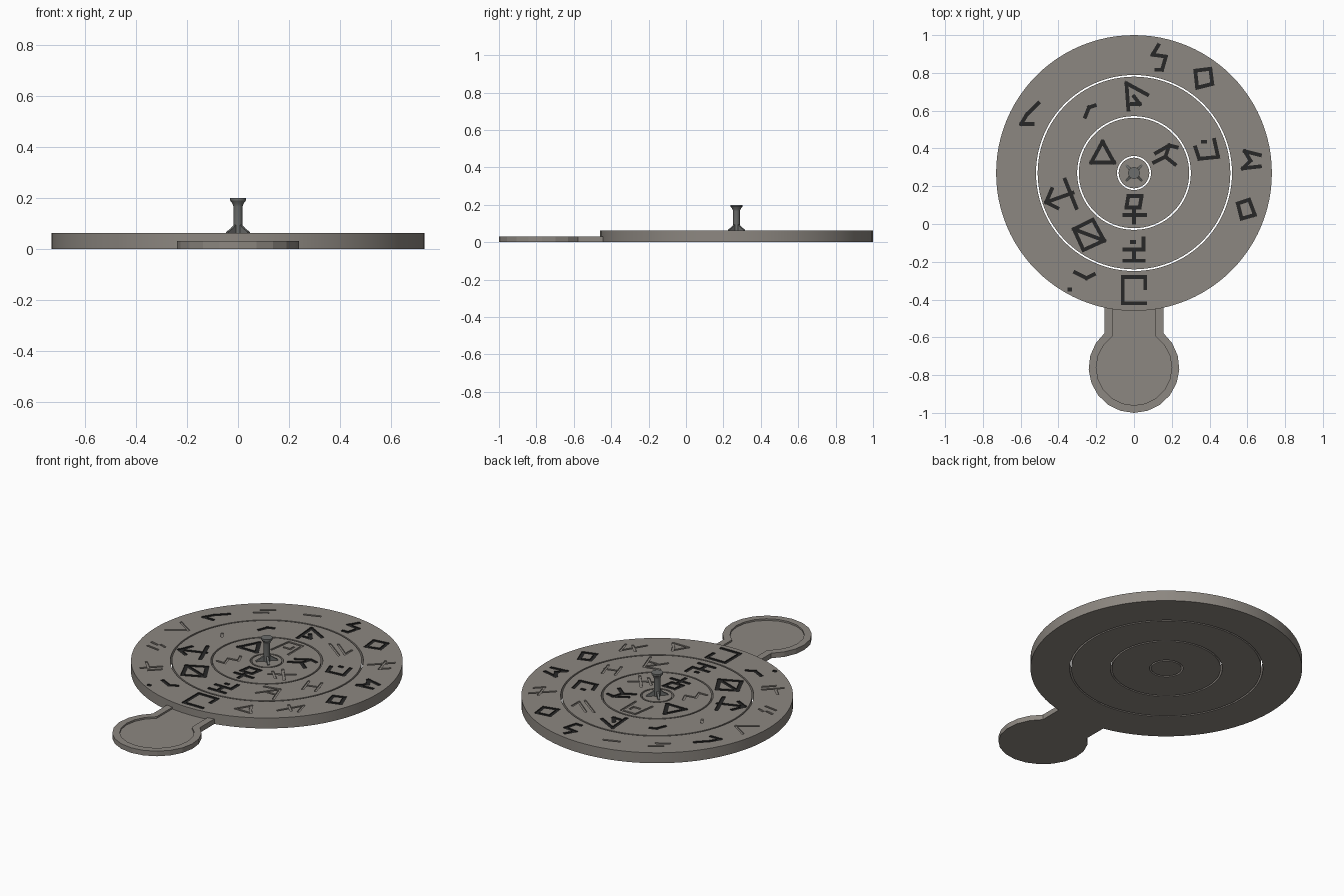
import bpy, bmesh, math
from mathutils import Matrix, Vector

if "Cube" in bpy.data.objects:
    bpy.data.objects.remove(bpy.data.objects["Cube"])

CY = 0.27          # centre of the dial
TOP = 0.062        # top of the dial
DEPTH = 0.006      # depth of the carved marks


def colour(name, rgb):
    m = bpy.data.materials.new(name)
    m.diffuse_color = (*rgb, 1)
    m.use_nodes = True
    m.node_tree.nodes["Principled BSDF"].inputs["Base Color"].default_value = m.diffuse_color
    return m


stone = colour("warm_grey_stone", (0.265, 0.243, 0.218))
metal = colour("dark_grey_metal", (0.15, 0.155, 0.15))
dark = colour("near_black_inlay", (0.02, 0.02, 0.02))


def activate(ob):
    bpy.ops.object.select_all(action='DESELECT')
    ob.select_set(True)
    bpy.context.view_layer.objects.active = ob


def make(name, bm, smooth=True, mat=stone):
    bmesh.ops.recalc_face_normals(bm, faces=bm.faces)
    me = bpy.data.meshes.new(name)
    bm.to_mesh(me)
    bm.free()
    ob = bpy.data.objects.new(name, me)
    bpy.context.collection.objects.link(ob)
    me.materials.append(mat)
    activate(ob)
    if smooth:
        bpy.ops.object.shade_smooth_by_angle(angle=math.radians(30))
    return ob


def lathe(name, profile, segs, closed=False, mat=stone):
    """Revolve an (r, z) profile round the dial axis."""
    bm = bmesh.new()
    loops = []
    for r, z in profile:
        if r == 0:
            loops.append([bm.verts.new((0, CY, z))] * segs)
            continue
        loops.append([bm.verts.new((r * math.cos(a), CY + r * math.sin(a), z))
                      for a in (math.tau * i / segs for i in range(segs))])
    pairs = list(zip(loops, loops[1:]))
    if closed:
        pairs.append((loops[-1], loops[0]))
    for a, b in pairs:
        for i in range(segs):
            j = (i + 1) % segs
            bm.faces.new(list(dict.fromkeys((a[i], a[j], b[j], b[i]))))
    return make(name, bm, True, mat)


def stroke(bm, a, b, width, n, slot):
    """One straight groove cutter from a to b."""
    d = b - a
    low = TOP - DEPTH - n * 0.00003
    high = TOP + 0.01
    m = (Matrix.Translation(((a.x + b.x) / 2, (a.y + b.y) / 2, (low + high) / 2))
         @ Matrix.Rotation(math.atan2(d.y, d.x), 4, 'Z')
         @ Matrix.Diagonal((d.length + width, width, high - low, 1)))
    verts = bmesh.ops.create_cube(bm, size=1, matrix=m)["verts"]
    for f in {f for v in verts for f in v.link_faces}:
        f.material_index = slot


def carve(ob, radius, marks, inlaid):
    """Carve abstract marks, spaced evenly from the front; some are dark."""
    bm = bmesh.new()
    n = 0
    for k, lines in enumerate(marks):
        slot = int(k in inlaid)
        width = 0.02 if slot else 0.013
        ang = math.tau * k / len(marks) - math.pi / 2
        c = Vector((radius * math.cos(ang), CY + radius * math.sin(ang)))
        for line in lines:
            pts = [c + Vector(p) * 0.01 for p in line]
            for a, b in zip(pts, pts[1:]):
                stroke(bm, a, b, width, n % 20, slot)
                n += 1
    cutter = make("mark_cutter", bm, False)
    cutter.data.materials.append(dark)
    cutter.hide_render = True
    activate(ob)
    mod = ob.modifiers.new("carving", 'BOOLEAN')
    mod.operation = 'DIFFERENCE'
    mod.solver = 'EXACT'
    mod.use_self = True
    mod.material_mode = 'TRANSFER'
    mod.object = cutter
    bpy.ops.object.modifier_apply(modifier=mod.name)
    bpy.data.objects.remove(cutter)


def ring(name, r0, r1):
    return lathe(name, [(r0, 0), (r1, 0), (r1, TOP), (r0, TOP)], 96, True)


# Outer ring and its fifteen marks, anticlockwise from the front
outer = ring("outer_ring", 0.519, 0.73)
om = []
om.append([[(6, 1), (6, 7), (-6, 7), (-6, -7), (6, -7)]])
om.append([[(-4, -3), (1, 5), (3, 1), (6, -3), (-4, -3)]])
om.append([[(-5, -7), (3, 6), (5, -2)], [(-4, 2), (1, -3)]])
om.append([[(-4, 3), (2, 5), (5, -3), (-2, -5), (-4, 3)]])
om.append([[(5, 3), (-3, 5), (0, 0), (-4, -4), (5, -3)]])
om.append([[(-6, -4), (4, 6)], [(-1, 5), (2, -5), (6, -1)]])
om.append([[(-4, 4), (4, 5), (5, -3), (-3, -5), (-4, 4)]])
om.append([[(0, 7), (-3, 2), (4, 1), (2, -6), (-1, -6)]])
om.append([[(-4, -1), (4, 2)]])
om.append([[(-3, 1), (3, 5)], [(-4, -4), (2, 0)]])
om.append([[(3, 6), (-3, 0), (-6, -5), (0, -5)]])
om.append([[(-4, 7), (5, 1), (-5, -6)]])
om.append([[(-5, 3), (-1, 2)], [(1, 3), (4, 2)], [(-4, -2), (3, -3)]])
om.append([[(-6, 3), (-1, -2)], [(-4, -5), (4, 3)], [(1, -5), (6, 0)]])
om.append([[(-6, 4), (0, 1), (4, 3)], [(-9, -5), (-8.5, -5)]])
carve(outer, 0.62, om, (0, 3, 4, 6, 7, 10, 14))

# Middle ring and its ten marks
middle = ring("middle_ring", 0.301, 0.51)
mm = []
mm.append([[(-5, -6), (5, -6)], [(0, -6), (0, 0)], [(-5, 0), (5, 0), (5, 6)],
           [(-1, 4), (0, 4)]])
mm.append([[(-6, 5), (3, 7), (7, -5)], [(-5, -4), (3, 7)], [(-2, 0), (5, 0)]])
mm.append([[(-5, 4), (-2, -6)], [(2, 6), (5, -4)], [(-3, -1), (4, 1)]])
mm.append([[(4, 5), (6, -4), (-4, -5), (-6, 1)], [(-2, 4), (-1, 4)]])
mm.append([[(-8, 4), (4, -5)], [(-4, 6), (6, -2), (6, 4)]])
mm.append([[(-3, -7), (-4, 7), (7, 1)], [(0, 0), (3, -4), (-1, -4)]])
mm.append([[(-2, -3), (0, 2), (3, 3)]])
mm.append([[(-1, 2), (1, -1)]])
mm.append([[(-8, -3), (6, 2)], [(2, 9), (8, -6)], [(-5, 4), (-8, -3), (-2, -6)]])
mm.append([[(-8, 3), (2, 8), (8, -3), (-3, -8), (-8, 3)], [(-8, 3), (8, -3)]])
carve(middle, 0.405, mm, (0, 3, 5, 6, 8, 9))

# Inner ring and its six marks
inner = ring("inner_ring", 0.09, 0.292)
im = []
im.append([[(-4, 1), (-3, 7), (4, 7), (3, 1), (-4, 1)], [(0, 1), (0, -7)],
           [(-5, -3), (6, -3)]])
im.append([[(-6, -4), (6, 4)], [(-3, 5), (5, -5)], [(-6, 0), (0, -6)]])
im.append([[(-6, -4), (0, -1), (5, -5)], [(0, -1), (2, 5), (6, 4)], [(-5, 1), (2, 5)]])
im.append([[(-6, -6), (-4, 7), (5, 7), (5, -6)], [(-2, 0), (2, 0), (2, 3)]])
im.append([[(-6, -4), (0, 7), (6, -4), (-6, -4)]])
im.append([[(-5, -6), (0, -6), (-2, 0), (4, 1), (2, 6)]])
carve(inner, 0.192, im, (0, 2, 4))

# Hub disc
lathe("hub", [(0, 0), (0.081, 0), (0.081, TOP), (0, TOP)], 64)

# Upright pin with a flared head
lathe("centre_pin", [(0, 0.055), (0.018, 0.055), (0.018, 0.165), (0.021, 0.176),
                     (0.031, 0.19), (0.031, 0.2), (0, 0.2)], 24, mat=metal)

# Four diagonal fins bracing the foot of the pin
bm = bmesh.new()
for q in range(4):
    m = Matrix.Translation((0, CY, 0)) @ Matrix.Rotation(math.pi / 4 + q * math.pi / 2, 4, 'Z')
    sides = [[bm.verts.new(m @ Vector((r, y, z)))
              for r, z in ((0.01, 0.055), (0.06, 0.055), (0.06, 0.066),
                           (0.035, 0.08), (0.01, 0.1))] for y in (-0.006, 0.006)]
    for s in sides:
        bm.faces.new(s)
    for i in range(5):
        j = (i + 1) % 5
        bm.faces.new((sides[0][i], sides[0][j], sides[1][j], sides[1][i]))
make("pin_fins", bm, False, metal)


# Handle plate: round end, straight neck and a shallow recess with a rim
def handle_outline(r, half, end):
    a0 = math.acos(half / r)
    sweep = math.pi + 2 * a0
    pts = [(half, end)]
    for i in range(17):
        a = a0 - sweep * i / 16
        pts.append((r * math.cos(a), -0.76 + r * math.sin(a)))
    return pts + [(-half, end)]


bm = bmesh.new()
out = handle_outline(0.24, 0.155, -0.44)
inn = handle_outline(0.20, 0.115, -0.44)
levels = [[bm.verts.new((x, y, z)) for x, y in pts]
          for pts, z in ((out, 0), (out, 0.03), (inn, 0.03), (inn, 0.02))]
bm.faces.new(levels[0])
bm.faces.new(levels[3])
for a, b in zip(levels, levels[1:]):
    for i in range(len(a)):
        j = (i + 1) % len(a)
        bm.faces.new((a[i], a[j], b[j], b[i]))
make("handle_plate", bm, False)
